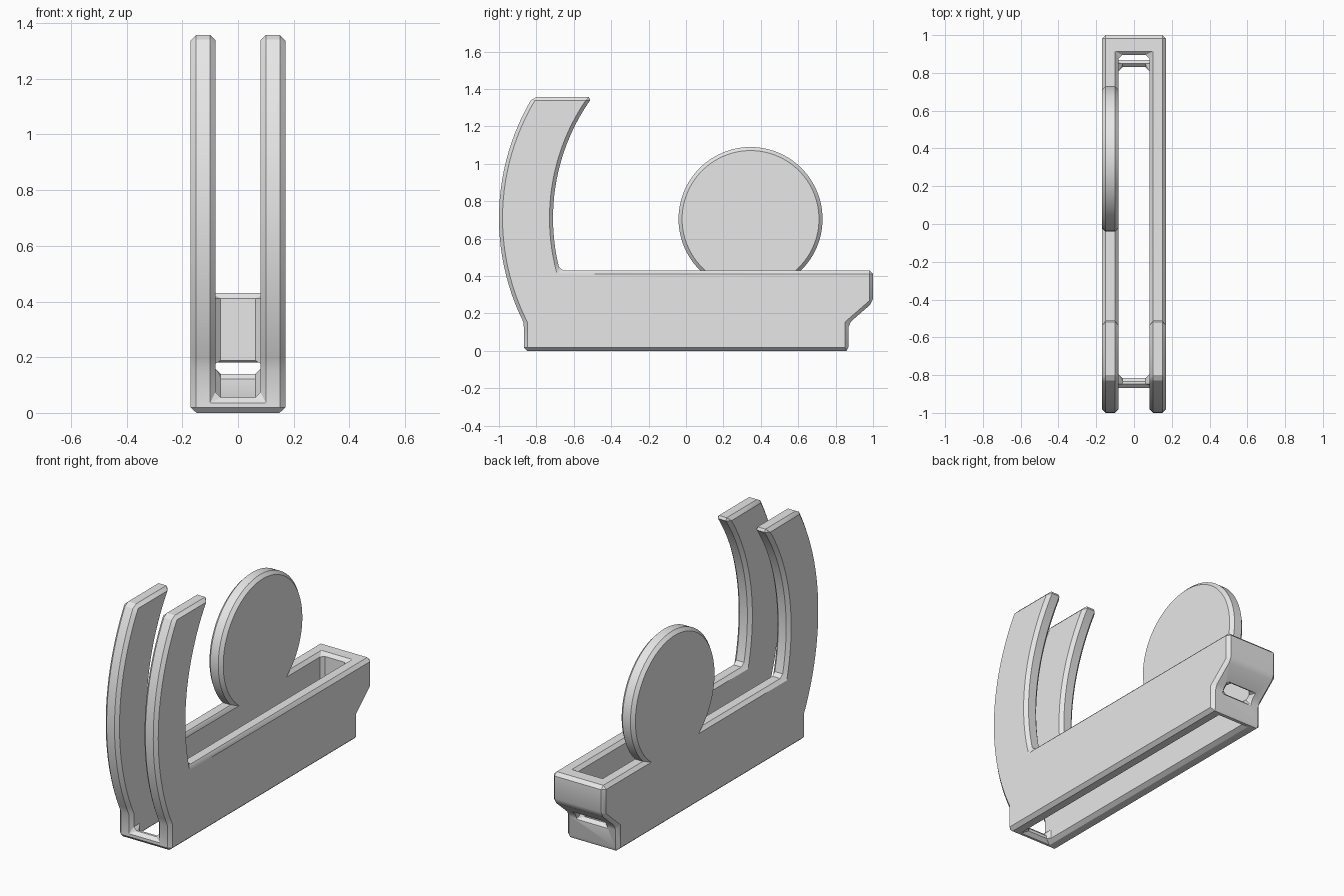
import bpy, bmesh, math

cube = bpy.data.objects.get("Cube")
if cube:
    bpy.data.objects.remove(cube, do_unlink=True)

BEVEL = 0.019
HALF_W, SLOT = 0.17, 0.081

grey = bpy.data.materials.new("light grey")
grey.use_nodes = True
grey.diffuse_color = (0.8, 0.8, 0.8, 1)
grey.node_tree.nodes["Principled BSDF"].inputs["Base Color"].default_value = (0.8, 0.8, 0.8, 1)


def loft(name, loops):
    """Solid from matching closed loops of (x, y, z) points."""
    bm = bmesh.new()
    rings = [[bm.verts.new(p) for p in loop] for loop in loops]
    n = len(rings[0])
    for a, b in zip(rings, rings[1:]):
        for i in range(n):
            j = (i + 1) % n
            bm.faces.new((a[i], a[j], b[j], b[i]))
    bm.faces.new(rings[0][::-1])
    bm.faces.new(rings[-1])
    bmesh.ops.recalc_face_normals(bm, faces=bm.faces[:])
    mesh = bpy.data.meshes.new(name)
    bm.to_mesh(mesh)
    bm.free()
    mesh.materials.append(grey)
    ob = bpy.data.objects.new(name, mesh)
    bpy.context.collection.objects.link(ob)
    return ob


def prism(name, profile, half):
    return loft(name, [[(x, y, z) for y, z in profile] for x in (-half, half)])


def smooth(ob):
    bpy.ops.object.select_all(action='DESELECT')
    ob.select_set(True)
    bpy.context.view_layer.objects.active = ob
    bpy.ops.object.shade_smooth_by_angle(angle=math.radians(30))


def arc(cy, r, z0, z1, n=24):
    """Curve bulging towards the front, about a centre at height 0.71."""
    a0, a1 = (math.asin((z - 0.71) / r) for z in (z0, z1))
    angles = [a0 + (a1 - a0) * i / n for i in range(n + 1)]
    return [(cy - r * math.cos(a), 0.71 + r * math.sin(a)) for a in angles]


# Frame silhouette: long base, stepped back end, curved uprights at the front
outline = [(-0.867, 0)] + arc(0.25, 1.25, 0.15, 1.357)
outline += arc(0.389, 1.10, 0.43, 1.357)[::-1]
outline += [(1.0, 0.43), (1.0, 0.26), (0.868, 0.145), (0.868, 0)]
frame = prism("frame", outline, HALF_W)

# Slot through the middle, leaving a front sill, a back ledge and a back wall
slot = [(-0.815, -0.5), (0.83, -0.5), (0.83, 0.14), (0.895, 0.14),
        (0.895, 2), (-1.5, 2), (-1.5, 0.055), (-0.815, 0.055)]
cutter = prism("slot_cutter", slot, SLOT)
cutter.hide_render = True

cut = frame.modifiers.new("slot", 'BOOLEAN')
cut.operation, cut.solver, cut.object = 'DIFFERENCE', 'EXACT', cutter
bev = frame.modifiers.new("chamfer", 'BEVEL')
bev.width, bev.segments = BEVEL, 1
bev.limit_method, bev.angle_limit = 'ANGLE', math.radians(35)
bev.use_clamp_overlap = False

bpy.context.view_layer.update()
deps = bpy.context.evaluated_depsgraph_get()
mesh = bpy.data.meshes.new_from_object(frame.evaluated_get(deps))
frame.modifiers.clear()
frame.data = mesh
bpy.data.objects.remove(cutter, do_unlink=True)
smooth(frame)


# Chamfered disc standing on the -x side wall, trimmed where it meets the wall
def disc_loop(x, r, n=72):
    a0 = math.asin((0.43 - BEVEL - 0.705) / r)
    angles = [a0 + (math.pi - 2 * a0) * i / n for i in range(n + 1)]
    return [(x, 0.345 + r * math.cos(a), 0.705 + r * math.sin(a)) for a in angles]


R = 0.385
disc = loft("disc", [disc_loop(-HALF_W, R - BEVEL), disc_loop(-HALF_W + BEVEL, R),
                     disc_loop(-SLOT - BEVEL, R), disc_loop(-SLOT, R - BEVEL)])
smooth(disc)
